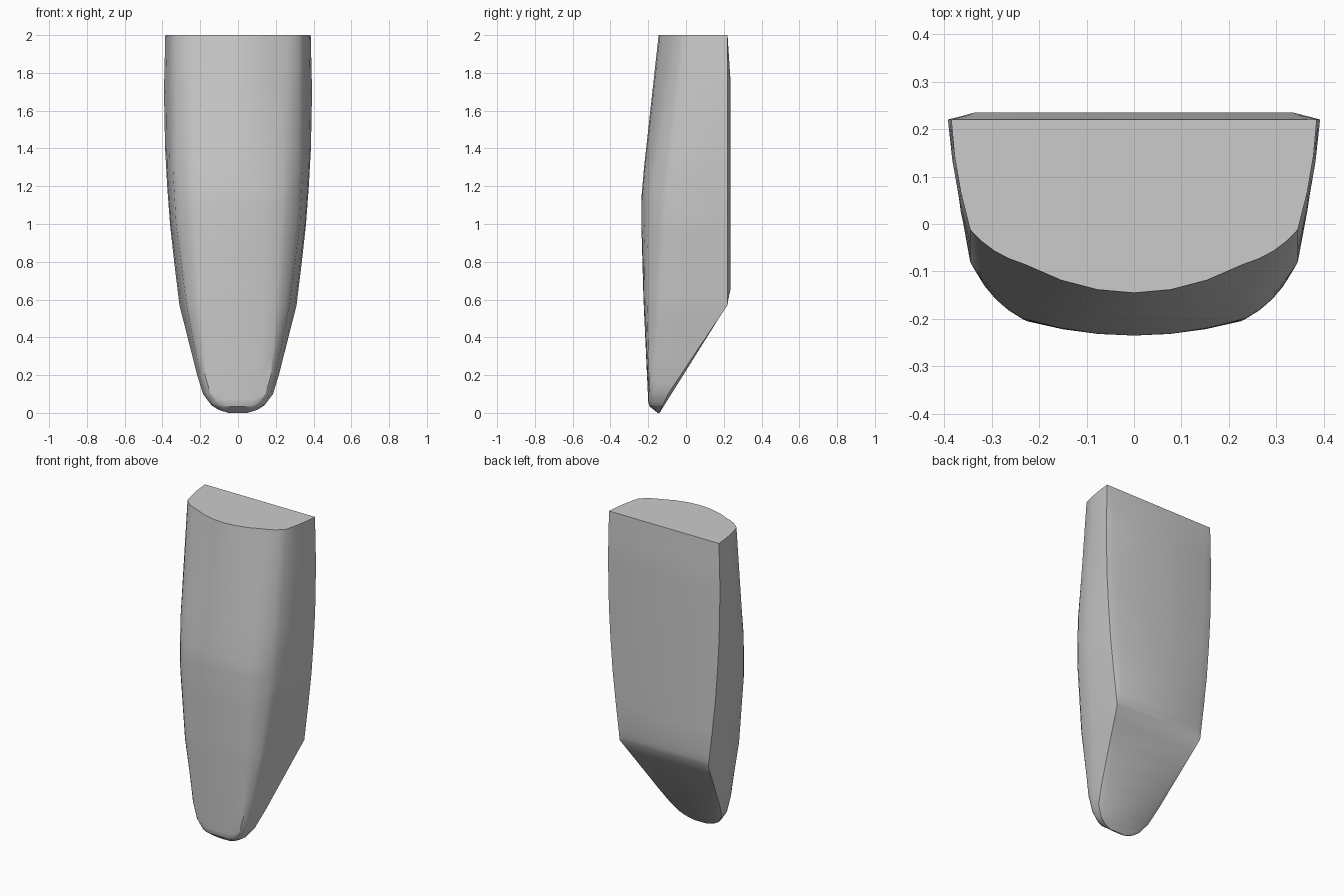
import bpy
import bmesh
import math

default_cube = bpy.data.objects.get("Cube")
if default_cube:
    bpy.data.objects.remove(default_cube, do_unlink=True)


def track(keys, height):
    """Linear interpolation of a (height, value) track."""
    for (low, start), (high, end) in zip(keys, keys[1:]):
        if height <= high:
            return start + (end - start) * (height - low) / (high - low)
    return keys[-1][1]


# Outline tracks along the height
front_depth = [(0, -.15), (.035, -.193), (.06, -.2), (.6, -.225), (.95, -.235),
               (1.15, -.235), (1.3, -.222), (2, -.145)]
facet_width = [(0, .03), (.04, .09), (.1, .145), (.2, .175), (.6, .2),
               (1.1, .235), (1.3, .235), (2, .23)]
facet_lag = [(0, .002), (.1, .008), (.6, .018), (1.1, .035), (2, .06)]
corner_width = [(0, .045), (.015, .09), (.04, .132), (.1, .173), (.2, .2),
                (.57, .273), (1, .328), (1.3, .345), (2, .345)]
corner_depth = [(0, -.147), (.04, -.165), (.2, -.155), (.57, -.14),
                (1.1, -.1), (2, -.012)]
edge_width = [(0, .05), (.015, .1), (.04, .14), (.1, .185), (.2, .216),
              (.4, .267), (.57, .31), (.8, .338), (1, .36), (1.2, .375),
              (1.4, .386), (1.7, .392), (2, .385)]
edge_depth = [(0, -.143), (.1, -.095), (.3, .038), (.57, .22), (2, .22)]
panel_width = [(0, .035), (.04, .115), (.1, .155), (.3, .215), (.57, .285),
               (.65, .285), (1.77, .335), (2, .365)]
panel_depth = [(0, -.14), (.57, .217), (.65, .235), (1.77, .235), (2, .22)]


def section(height):
    """Closed D-shaped ring: rounded front, slanted sides, raised back panel."""
    front = track(front_depth, height)
    x1 = track(facet_width, height)
    y1 = front + track(facet_lag, height)
    xc, yc = track(corner_width, height), track(corner_depth, height)
    xe, ye = track(edge_width, height), track(edge_depth, height)
    half = [(x1 * t, front + (y1 - front) * t * t) for t in (1 / 3, 2 / 3, 1)]
    # Rounded shoulder between the front face and the side
    bulge = .12 * math.hypot(xc - x1, yc - y1)
    for t in (.25, .5, .75, 1):
        swell = bulge * 4 * t * (1 - t) * .7
        half.append((x1 + (xc - x1) * t + swell * .6,
                     y1 + (yc - y1) * t - swell * .7))
    # Gently bowed side
    for t in (1 / 3, 2 / 3, 1):
        bow = .028 * t * (1 - t) * min(1, height)
        half.append((xc + (xe - xc) * t + bow, yc + (ye - yc) * t))
    half.append((track(panel_width, height), track(panel_depth, height)))
    ring = [(0, front)] + half + [(-x, y) for x, y in reversed(half)]
    return [(x, y, height) for x, y in ring]


# Loft the body through the rings
tracks = (front_depth, edge_width, panel_depth, corner_width)
levels = {key for keys in tracks for key, value in keys}
levels |= {.07, .15, .3, .5, .9, 1.05, 1.1, 1.22, 1.55, 1.85}
bm = bmesh.new()
rings = [[bm.verts.new(p) for p in section(h)] for h in sorted(levels)]
for lower, upper in zip(rings, rings[1:]):
    count = len(lower)
    for i in range(count):
        j = (i + 1) % count
        bm.faces.new((lower[i], lower[j], upper[j], upper[i]))
bm.faces.new(list(reversed(rings[0])))
bm.faces.new(rings[-1])
bmesh.ops.recalc_face_normals(bm, faces=bm.faces[:])
mesh = bpy.data.meshes.new("tapered_body")
bm.to_mesh(mesh)
bm.free()
body = bpy.data.objects.new("tapered_body", mesh)
bpy.context.collection.objects.link(body)

# Plain grey finish
grey = bpy.data.materials.new("plain_grey")
grey.use_nodes = True
color = (.6, .6, .6, 1)
grey.diffuse_color = color
grey.node_tree.nodes["Principled BSDF"].inputs["Base Color"].default_value = color
mesh.materials.append(grey)

bpy.ops.object.select_all(action="DESELECT")
body.select_set(True)
bpy.context.view_layer.objects.active = body
bpy.ops.object.shade_smooth_by_angle(angle=math.radians(32))
